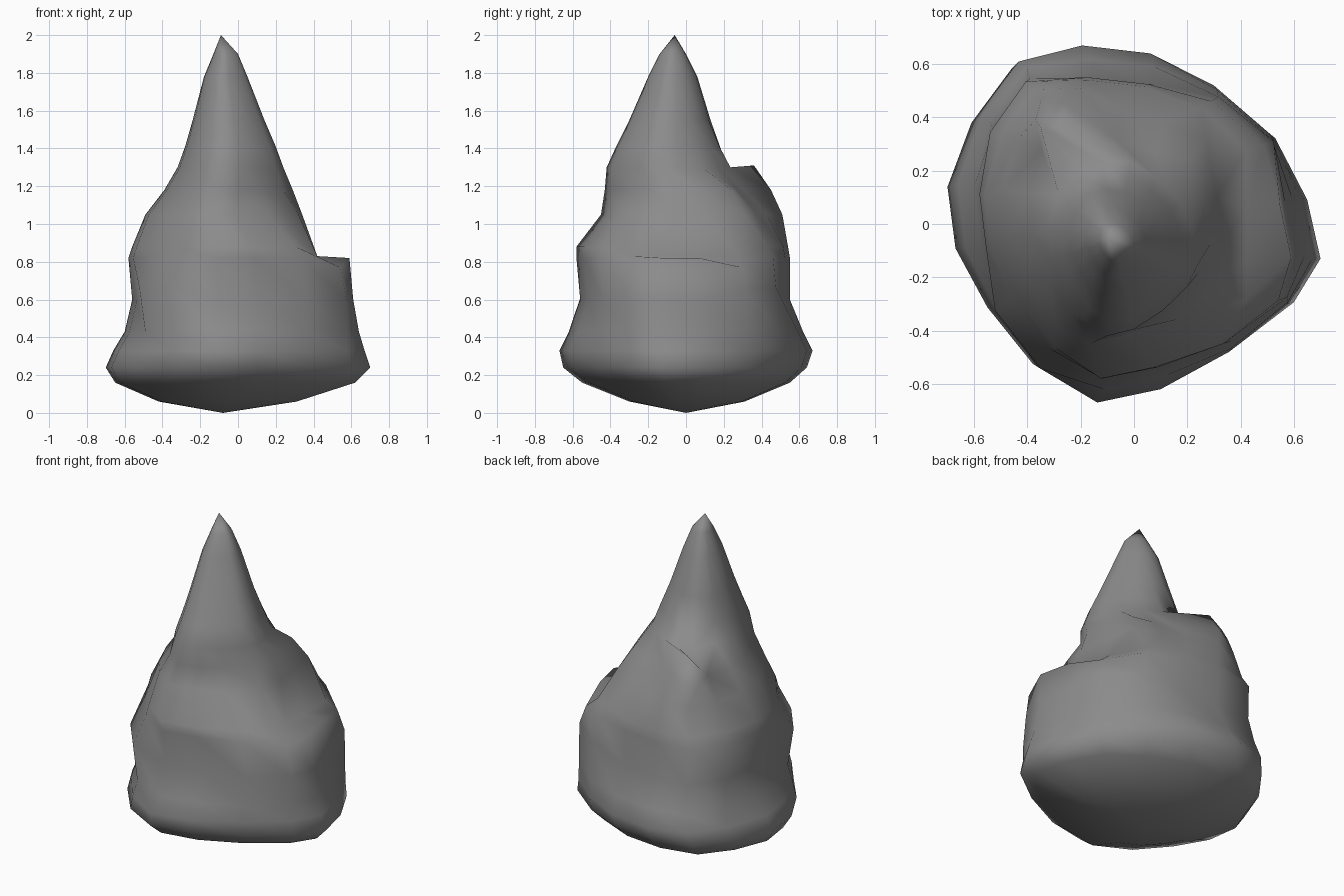
import bpy
import bmesh

# Remove the default object
default_cube = bpy.data.objects.get("Cube")
if default_cube:
    bpy.data.objects.remove(default_cube, do_unlink=True)

# Single stone colour
stone = bpy.data.materials.new("stone grey")
stone.use_nodes = True
grey = (0.26, 0.26, 0.26, 1)
stone.diffuse_color = grey
shader = next(n for n in stone.node_tree.nodes if n.type == "BSDF_PRINCIPLED")
shader.inputs["Base Color"].default_value = grey
shader.inputs["Roughness"].default_value = 0.9

# Plan outline of the widest level, in hundredths of a unit
OUTLINE = [(-70, 15), (-61, 40), (-46, 61), (-21, 67), (6, 64), (31, 52),
           (53, 34), (65, 10), (70, -13), (60, -30), (37, -48), (10, -62),
           (-15, -67), (-38, -54), (-55, -32), (-67, -9)]

# Levels from the ground up: height, then left, right, front and back limits
LEVELS = [(6, -42, 31, -30, 31), (16, -65, 62, -55, 55),
          (24, -70, 70, -65, 64), (33, -66, 67, -67, 67),
          (43, -60, 64, -62, 62), (60, -56, 61, -56, 55),
          (82, -58, 59, -58, 55), (88, -56, 55, -58, 54),
          (105, -49, 34, -45, 51), (118, -39, 29, -43, 46),
          (130, -32, 24, -42, 25), (141, -28, 20, -37, 19),
          (155, -24, 14, -30, 13), (178, -18, 5, -20, 6),
          (190, -13, 0, -14, 0)]

# Corners of the squarish body, and how far each level swells there
BACK_LEFT, FRONT_LEFT, FRONT_RIGHT, BACK_RIGHT = (5, 6), (9, 10), (13, 14), (1, 2)
CORNERS = (BACK_LEFT, FRONT_LEFT, FRONT_RIGHT, BACK_RIGHT)
SWELL = {43: (1.05, 1.05, 1.05, 1.04), 60: (1.12, 1.09, 1.2, 1.09),
         82: (1.09, 1.07, 1, 1.07), 88: (1.05, 1.06, 0.98, 1.03)}


def fit(value, half_size, low, high):
    """Map a value in [-half_size, half_size] onto [low, high]."""
    return low + (value + half_size) / (2 * half_size) * (high - low)


def add_vert(bm, x, y, z):
    return bm.verts.new((x / 100, y / 100, z / 100))


bm = bmesh.new()
rings = {}
for z, left, right, front, back in LEVELS:
    rings[z] = [add_vert(bm, fit(x, 70, left, right), fit(y, 67, front, back), z)
                for x, y in OUTLINE]
for z, factors in SWELL.items():
    for corner, factor in zip(CORNERS, factors):
        for i in corner:
            rings[z][i].co.xy *= factor

# Swollen shoulders sit a little higher
for i in BACK_LEFT + FRONT_RIGHT:
    rings[60][i].co.z += 0.06

# Straight lip on the left side: higher in the middle, falling off at both ends
for i in (6, 9):
    rings[82][i].co.z -= 0.05
for i in (6, 9, 10):
    rings[105][i].co.xy *= 1.14
for i in (6, 7, 8, 9):
    rings[88][i].co.x = 0.42
    rings[88][i].co.z -= 0.05

# Hooked ledge at the back right, with a hollow beside it and a notch above
rings[118][2].co.xy = (-0.37, 0.39)
rings[118][3].co.xy = (-0.26, 0.45)
rings[118][4].co.xy = (-0.06, 0.31)
rings[118][5].co.xy = (0.08, 0.27)
rings[105][4].co.y -= 0.06
rings[105][5].co.y -= 0.03
rings[130][2].co = (-0.35, 0.36, 1.25)
rings[130][3].co = (-0.26, 0.36, 1.31)
for i in (2, 3):
    rings[141][i].co.z = 1.27
    rings[141][i].co.y += 0.04

# Skin between the levels, closed by a point at each end
loops = list(rings.values())
count = len(OUTLINE)
foot = add_vert(bm, -8, 0, 0)
peak = add_vert(bm, -9, -6, 200)
for i in range(count):
    j = (i + 1) % count
    for low, high in zip(loops, loops[1:]):
        bm.faces.new((low[i], low[j], high[j], high[i]))
    bm.faces.new((foot, loops[0][j], loops[0][i]))
    bm.faces.new((peak, loops[-1][i], loops[-1][j]))
bmesh.ops.recalc_face_normals(bm, faces=bm.faces)
for face in bm.faces:
    face.smooth = True

mesh = bpy.data.meshes.new("pointed_rock")
bm.to_mesh(mesh)
bm.free()
mesh.materials.append(stone)
rock = bpy.data.objects.new("pointed_rock", mesh)
bpy.context.collection.objects.link(rock)
